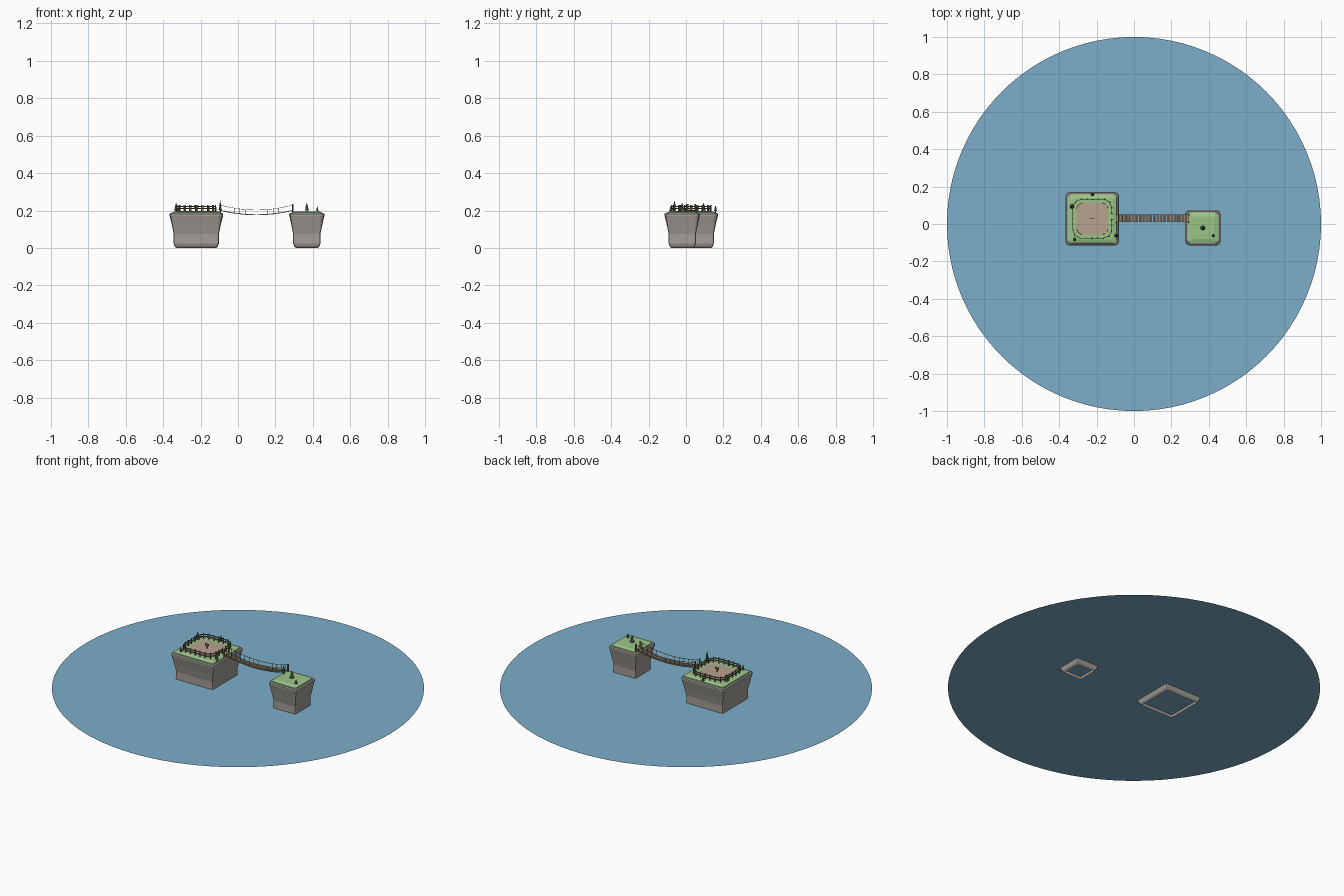
import bpy, bmesh, math
from mathutils import Vector, Matrix

if "Cube" in bpy.data.objects:
    bpy.data.objects.remove(bpy.data.objects["Cube"])


def mat(name, r, g, b):
    m = bpy.data.materials.new(name)
    m.diffuse_color = (r, g, b, 1)
    m.use_nodes = True
    m.node_tree.nodes["Principled BSDF"].inputs["Base Color"].default_value = m.diffuse_color
    return m


WATER = mat("water", 0.20, 0.42, 0.58)
STONE = mat("stone", 0.36, 0.34, 0.31)
GRASS = mat("grass", 0.33, 0.56, 0.25)
DIRT = mat("dirt", 0.48, 0.36, 0.28)
WOOD = mat("wood", 0.20, 0.13, 0.08)
PLANK = mat("plank", 0.33, 0.24, 0.15)
ROPE = mat("rope", 0.30, 0.25, 0.18)
LEAF = mat("leaf", 0.07, 0.15, 0.08)


def finish(name, bm, material):
    bmesh.ops.recalc_face_normals(bm, faces=bm.faces)
    me = bpy.data.meshes.new(name)
    bm.to_mesh(me)
    bm.free()
    me.materials.append(material)
    ob = bpy.data.objects.new(name, me)
    bpy.context.collection.objects.link(ob)
    return ob


def rounded_square(cx, cy, h, r, n):
    pts = []
    for k, (sx, sy) in enumerate([(1, 1), (-1, 1), (-1, -1), (1, -1)]):
        for i in range(n + 1):
            a = math.pi / 2 * (k + i / n)
            pts.append(Vector((cx + sx * (h - r) + r * math.cos(a),
                               cy + sy * (h - r) + r * math.sin(a), 0)))
    return pts


def loft(name, cx, cy, rings, material, n=2, cap=True):
    bm = bmesh.new()
    prev = None
    for z, h, r in rings:
        cur = [bm.verts.new((p.x, p.y, z)) for p in rounded_square(cx, cy, h, r, n)]
        if prev:
            for i in range(len(cur)):
                j = (i + 1) % len(cur)
                bm.faces.new((prev[i], prev[j], cur[j], cur[i]))
        prev = cur
    if cap:
        bm.faces.new(prev)
    return finish(name, bm, material)


def beam(bm, a, b, w, h):
    """Box bar from a to b."""
    a, b = Vector(a), Vector(b)
    d = b - a
    rot = d.to_track_quat('X', 'Z').to_matrix().to_4x4()
    bmesh.ops.create_cube(bm, size=1, matrix=Matrix.Translation((a + b) / 2) @ rot
                          @ Matrix.Diagonal((d.length, w, h, 1)))


def cone(bm, x, y, z0, z1, r0, r1, seg=6):
    bmesh.ops.create_cone(bm, cap_ends=True, segments=seg, radius1=r0, radius2=r1,
                          depth=z1 - z0, matrix=Matrix.Translation((x, y, (z0 + z1) / 2)))


# Water disc
bm = bmesh.new()
bmesh.ops.create_circle(bm, cap_ends=True, segments=96, radius=1,
                        matrix=Matrix.Translation((0, 0, 0.03)))
finish("water_surface", bm, WATER)

# Two rock islands with grass tops (centre x, y, top half width, foot half width)
BX, BY = -0.223, 0.028
for label, cx, cy, t, f in [("large", BX, BY, 0.143, 0.121),
                            ("small", 0.368, -0.02, 0.094, 0.073)]:
    loft(label + "_island_rock", cx, cy,
         [(0, f - 0.015, 0.008), (0.008, f - 0.006, 0.008), (0.025, f, 0.008),
          (0.075, f, 0.008), (0.12, f + 0.009, 0.012), (0.165, t - 0.002, 0.02),
          (0.172, t, 0.02), (0.182, t, 0.02), (0.187, t - 0.006, 0.016),
          (0.187, t - 0.02, 0.012)], STONE, cap=False)
    loft(label + "_island_grass", cx, cy,
         [(0.184, t - 0.011, 0.014), (0.190, t - 0.013, 0.014),
          (0.196, t - 0.033, 0.014)], GRASS)

# Dirt yard
loft("dirt_yard", BX, BY, [(0.194, 0.086, 0.035), (0.198, 0.084, 0.035)], DIRT, n=5)

# Fence: resample a rounded square, leaving a gap facing the bridge
loop = rounded_square(BX, BY, 0.104, 0.045, 6)
loop.append(loop[0].copy())
total = sum((loop[i + 1] - loop[i]).length for i in range(len(loop) - 1))


def along(s):
    for p, q in zip(loop, loop[1:]):
        d = (q - p).length
        if s <= d:
            return p.lerp(q, s / d) if d > 0 else p
        s -= d
    return loop[-1]


COUNT = 24
posts = [along(total * i / COUNT) for i in range(COUNT)]
bp, br = bmesh.new(), bmesh.new()
for i, p in enumerate(posts):
    q = posts[(i + 1) % COUNT]
    cone(bp, p.x, p.y, 0.192, 0.230, 0.0035, 0.003)
    mid = (p + q) / 2
    if mid.x > BX + 0.095 and abs(mid.y - BY) < 0.018:
        continue
    for z in (0.210, 0.222):
        beam(br, (p.x, p.y, z), (q.x, q.y, z), 0.003, 0.005)
finish("fence_posts", bp, WOOD)
finish("fence_rails", br, WOOD)

# Sign in the yard
bm = bmesh.new()
cone(bm, BX, BY, 0.197, 0.222, 0.002, 0.002)
beam(bm, (BX - 0.012, BY, 0.220), (BX + 0.012, BY, 0.220), 0.003, 0.012)
finish("sign", bm, WOOD)

# Trees: x, y, tip height, radius
bt, bl = bmesh.new(), bmesh.new()
for x, y, top, r in [(-0.331, 0.094, 0.243, 0.013), (-0.317, -0.082, 0.225, 0.009),
                     (-0.222, 0.158, 0.228, 0.009), (-0.095, -0.062, 0.255, 0.010),
                     (0.368, -0.021, 0.243, 0.013), (0.424, -0.062, 0.223, 0.008)]:
    h = top - 0.19
    cone(bt, x, y, 0.186, 0.19 + h * 0.3, r * 0.25, r * 0.2)
    cone(bl, x, y, 0.19 + h * 0.2, 0.19 + h * 0.7, r, r * 0.15)
    cone(bl, x, y, 0.19 + h * 0.5, top, r * 0.7, 0)
finish("tree_trunks", bt, WOOD)
finish("tree_leaves", bl, LEAF)

# Hanging bridge
X0, X1, CY, W = -0.095, 0.293, 0.029, 0.021


def sag(t, end, low):
    return low + (end - low) * (2 * t - 1) ** 2


bm = bmesh.new()
N = 26
for i in range(N):
    t = (i + 0.5) / N
    x = X0 + (X1 - X0) * t
    z, dz = sag(t, 0.202, 0.178), (sag(t + 0.01, 0.202, 0.178) - sag(t - 0.01, 0.202, 0.178))
    slope = dz / (0.02 * (X1 - X0))
    beam(bm, (x - 0.0055, CY, z - 0.0055 * slope), (x + 0.0055, CY, z + 0.0055 * slope),
         2 * W - 0.004, 0.004)
finish("bridge_planks", bm, PLANK)

# Bridge ropes, hangers and end posts
brope, bpost = bmesh.new(), bmesh.new()
for s in (-1, 1):
    y = CY + s * W
    for end, low in ((0.230, 0.203), (0.200, 0.176)):
        for i in range(N):
            a, b = i / N, (i + 1) / N
            beam(brope, (X0 + (X1 - X0) * a, y, sag(a, end, low)),
                 (X0 + (X1 - X0) * b, y, sag(b, end, low)), 0.002, 0.002)
    for i in range(1, N, 2):
        t = i / N
        x = X0 + (X1 - X0) * t
        beam(brope, (x, y, sag(t, 0.200, 0.176)), (x, y, sag(t, 0.230, 0.203)), 0.0014, 0.0014)
    for x in (X0, X1):
        cone(bpost, x, y, 0.185, 0.236, 0.0048, 0.004)
finish("bridge_ropes", brope, ROPE)
finish("bridge_posts", bpost, WOOD)
